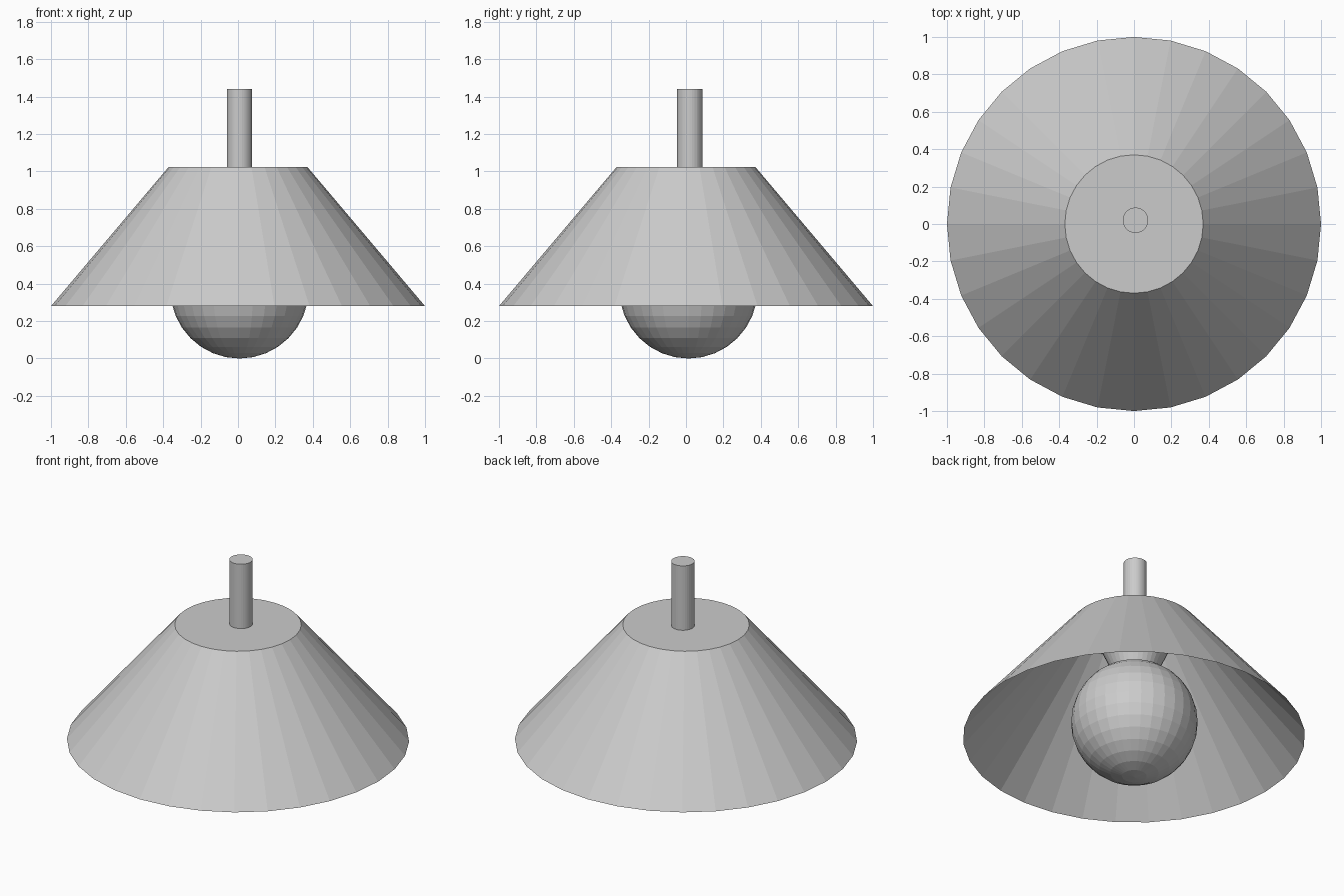
import bpy, bmesh
from mathutils import Matrix, Vector

if "Cube" in bpy.data.objects:
    bpy.data.objects.remove(bpy.data.objects["Cube"], do_unlink=True)

SIDES = 32
AXIS = (0.008, 0.02)   # the rod and bulb sit slightly off the shade's centre

grey = bpy.data.materials.new("light_grey")
grey.use_nodes = True
grey.diffuse_color = (0.6, 0.6, 0.6, 1)
grey.node_tree.nodes["Principled BSDF"].inputs["Base Color"].default_value = (0.6, 0.6, 0.6, 1)


def add_object(name, bm):
    mesh = bpy.data.meshes.new(name)
    bm.to_mesh(mesh)
    bm.free()
    mesh.materials.append(grey)
    obj = bpy.data.objects.new(name, mesh)
    bpy.context.collection.objects.link(obj)
    return obj


def frustum(name, r_low, r_high, z_low, z_high, centre=(0, 0), open_bottom=False):
    bm = bmesh.new()
    place = Matrix.Translation(Vector((*centre, (z_low + z_high) / 2)))
    bmesh.ops.create_cone(bm, cap_ends=True, segments=SIDES, radius1=r_low,
                          radius2=r_high, depth=z_high - z_low, matrix=place)
    if open_bottom:
        base = [f for f in bm.faces if f.normal.z < -0.99]
        bmesh.ops.delete(bm, geom=base, context='FACES_ONLY')
    return add_object(name, bm)


# Wide conical shade, closed on top and open below
frustum("shade", 1.0, 0.37, 0.28, 1.025, open_bottom=True)

# Hanging rod
frustum("rod", 0.068, 0.068, 1.0, 1.44, AXIS)

# Flared socket between the bulb and the shade's top
frustum("socket", 0.08, 0.27, 0.6, 1.02, AXIS)

# Faceted round bulb
bm = bmesh.new()
bmesh.ops.create_uvsphere(bm, u_segments=SIDES, v_segments=16, radius=0.37,
                          matrix=Matrix.Translation((0.008, 0.013, 0.37)))
add_object("bulb", bm)
